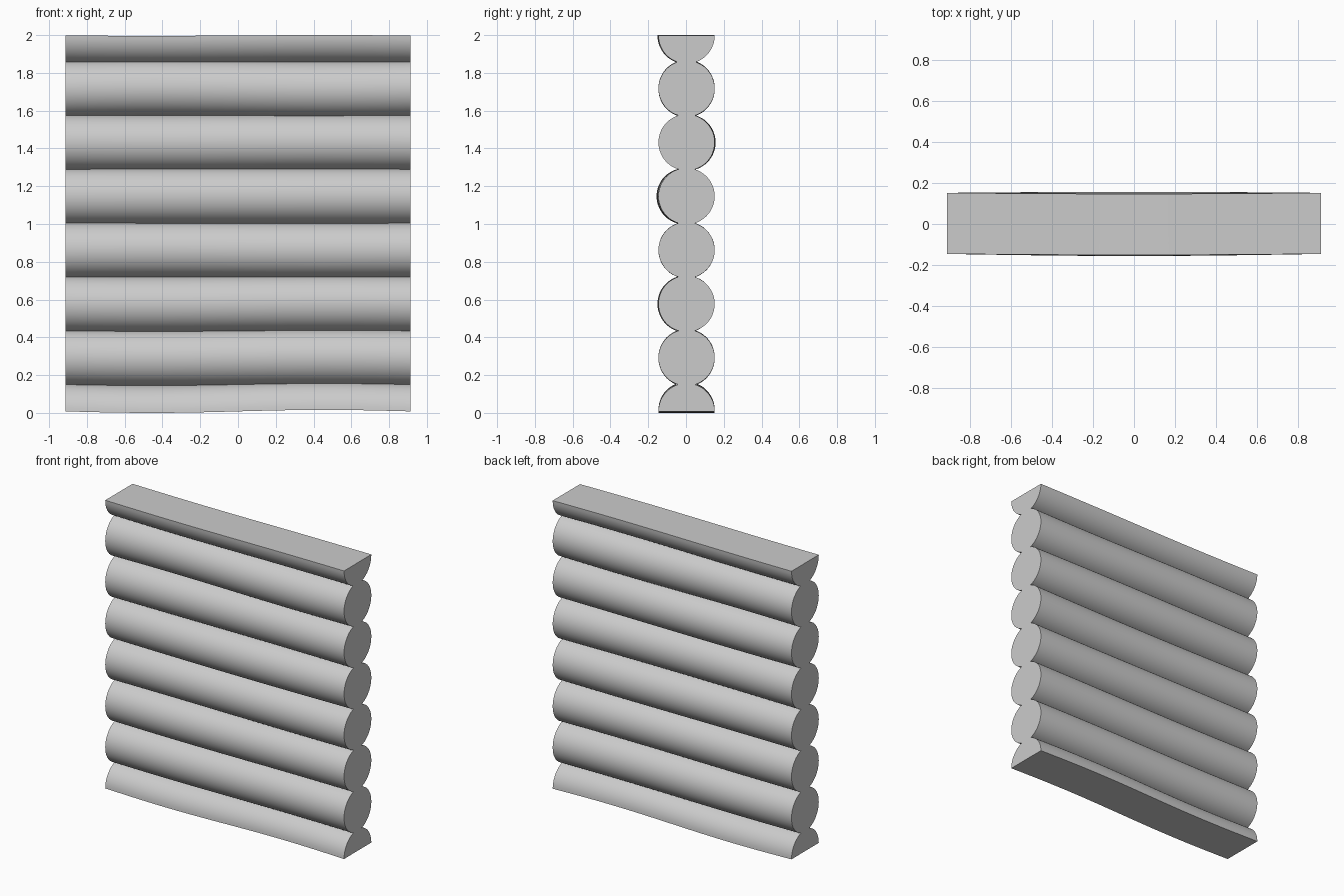
import bpy
import bmesh
import math

cube = bpy.data.objects.get("Cube")
if cube:
    bpy.data.objects.remove(cube, do_unlink=True)

HALF_LENGTH = 0.9125
RADIUS = 0.149
PITCH = 0.285
STATIONS = 20

grey = bpy.data.materials.new("plain grey")
grey.use_nodes = True
colour = (0.6, 0.6, 0.6, 1)
grey.diffuse_color = colour
grey.node_tree.nodes["Principled BSDF"].inputs["Base Color"].default_value = colour


def make_log(name, z, start, sweep, bulge=0.0, wave=0.0):
    """Slightly crooked log along x; a half sweep gives a flat-sided log."""
    full = sweep > 6
    steps = 48 if full else 24
    count = steps if full else steps + 1
    bm = bmesh.new()
    rings = []
    for i in range(STATIONS + 1):
        t = 2 * i / STATIONS - 1
        y = 0.003 + bulge * math.cos(t * math.pi / 2)
        lift = wave * math.sin(t * math.pi)
        ring = []
        for k in range(count):
            a = start + sweep * k / steps
            ring.append(bm.verts.new((t * HALF_LENGTH,
                                      y + RADIUS * math.cos(a),
                                      z + lift + RADIUS * math.sin(a))))
        rings.append(ring)
    for r, s in zip(rings, rings[1:]):
        for k in range(count):
            n = (k + 1) % count
            bm.faces.new((r[k], r[n], s[n], s[k]))
    # sawn ends
    bm.faces.new(rings[0])
    bm.faces.new(rings[-1])
    bmesh.ops.recalc_face_normals(bm, faces=bm.faces)
    mesh = bpy.data.meshes.new(name)
    bm.to_mesh(mesh)
    bm.free()
    mesh.materials.append(grey)
    obj = bpy.data.objects.new(name, mesh)
    bpy.context.collection.objects.link(obj)
    bpy.ops.object.select_all(action="DESELECT")
    obj.select_set(True)
    bpy.context.view_layer.objects.active = obj
    bpy.ops.object.shade_smooth_by_angle(angle=math.radians(35))


# Half logs closing the wall at the bottom and top
make_log("bottom_half_log", 0.008, 0, math.pi, 0, 0.008)
make_log("top_half_log", 1.998, math.pi, math.pi, -0.005, 0.002)

# Full logs between them, each with its own slight bend
bends = [(0, 0.003), (-0.005, 0.002), (0, -0.001),
         (-0.01, 0), (0.005, 0.001), (0, -0.003)]
for i, (bulge, wave) in enumerate(bends):
    make_log(f"log_{i + 1}", 0.292 + i * PITCH, 0, 2 * math.pi, bulge, wave)
